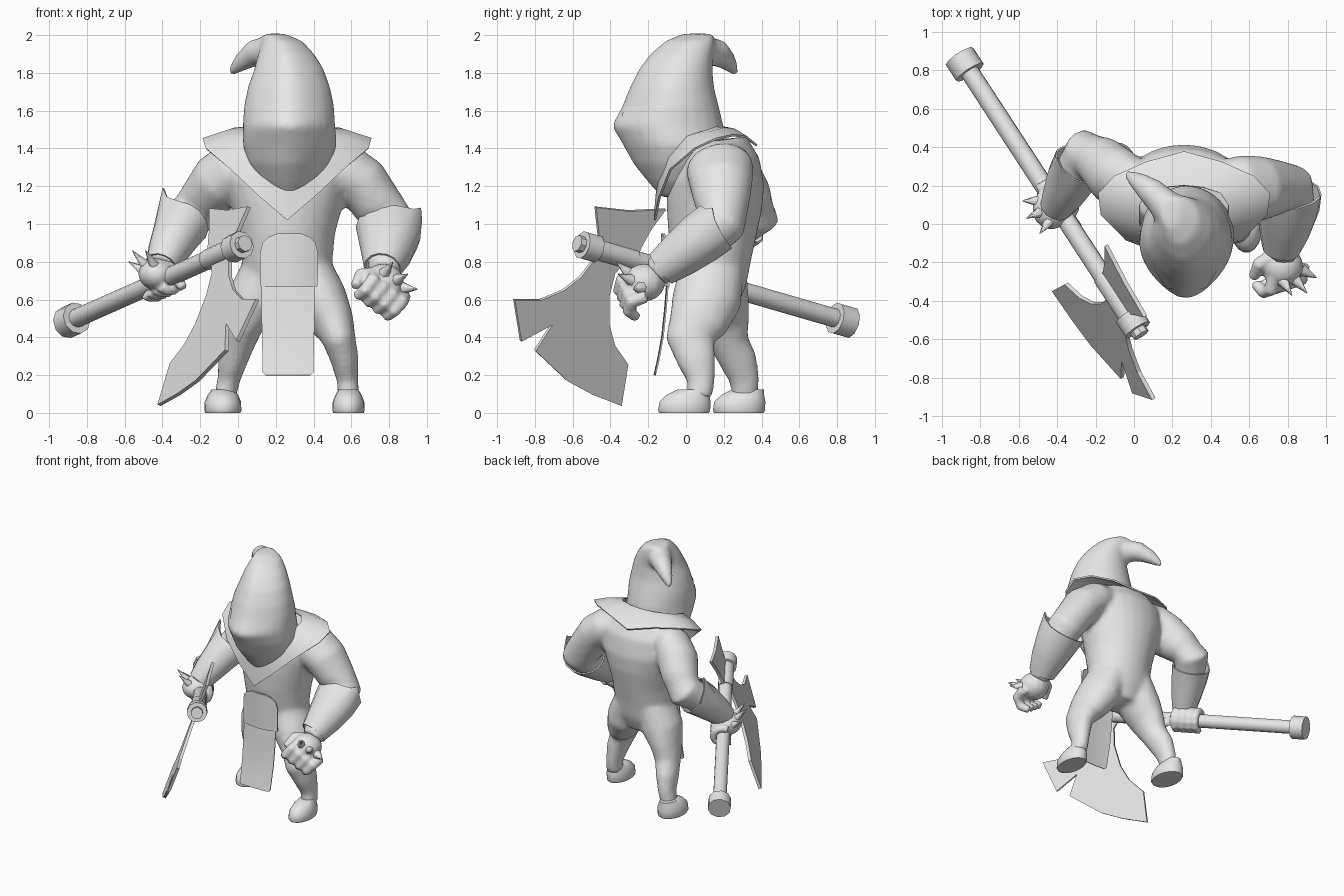
import bpy, bmesh, math
from mathutils import Vector as V

if "Cube" in bpy.data.objects:
    bpy.data.objects.remove(bpy.data.objects["Cube"])

grey = bpy.data.materials.new("plain_grey")
grey.diffuse_color = (0.8, 0.8, 0.8, 1)
grey.use_nodes = True
grey.node_tree.nodes["Principled BSDF"].inputs["Base Color"].default_value = grey.diffuse_color


def finish(name, bm, angle=40, voxel=0, thick=0, soften=8):
    """Turn a bmesh into a shaded object, optionally fused or thickened."""
    bmesh.ops.recalc_face_normals(bm, faces=bm.faces)
    me = bpy.data.meshes.new(name)
    bm.to_mesh(me)
    bm.free()
    me.materials.append(grey)
    ob = bpy.data.objects.new(name, me)
    bpy.context.collection.objects.link(ob)
    bpy.ops.object.select_all(action='DESELECT')
    ob.select_set(True)
    bpy.context.view_layer.objects.active = ob
    if voxel:
        m = ob.modifiers.new("fuse", 'REMESH')
        m.mode, m.voxel_size, m.use_smooth_shade = 'VOXEL', voxel, True
        s = ob.modifiers.new("soften", 'SMOOTH')
        s.factor, s.iterations = 0.5, soften
        return ob
    if thick:
        m = ob.modifiers.new("thickness", 'SOLIDIFY')
        m.thickness, m.offset = thick, 0
        bpy.ops.object.modifier_apply(modifier=m.name)
    bpy.ops.object.shade_smooth_by_angle(angle=math.radians(angle))
    return ob


def loft(bm, rings, closed=True, caps=True):
    """Skin a list of point rings."""
    vs = [[bm.verts.new(p) for p in r] for r in rings]
    n = len(vs[0])
    for a, b in zip(vs, vs[1:]):
        for i in range(n if closed else n - 1):
            j = (i + 1) % n
            bm.faces.new((a[i], a[j], b[j], b[i]))
    if caps and closed:
        bm.faces.new(vs[0])
        bm.faces.new(vs[-1])
    return vs


def tube(bm, pts, n=16, caps=True):
    """Skin rings (x, y, z, radius[, radius2]) along a path."""
    c = [V(p[:3]) for p in pts]
    rings = []
    for i, p in enumerate(pts):
        t = (c[min(i + 1, len(c) - 1)] - c[max(i - 1, 0)]).normalized()
        u = V((1, 0, 0)) - t * t.x
        u.normalize()
        w = t.cross(u)
        a, b = p[3], p[-1]
        rings.append([c[i] + u * a * math.cos(k * math.tau / n) + w * b * math.sin(k * math.tau / n)
                      for k in range(n)])
    return loft(bm, rings, caps=caps)


def blob(bm, c, r):
    """Add an ellipsoid."""
    res = bmesh.ops.create_uvsphere(bm, u_segments=14, v_segments=10, radius=1)
    for v in res['verts']:
        v.co = V((v.co.x * r[0], v.co.y * r[1], v.co.z * r[2])) + V(c)


# Body: torso, legs and arms fused into one skin
bm = bmesh.new()
tube(bm, [(.26, .16, .55, .13, .11), (.26, .15, .66, .22, .17), (.26, .14, .8, .24, .205),
          (.26, .14, .95, .255, .235), (.26, .15, 1.1, .295, .255), (.26, .16, 1.22, .335, .255),
          (.26, .165, 1.34, .33, .225), (.26, .15, 1.44, .26, .17)], 24)
tube(bm, [(.37, .14, .76, .13, .17), (.43, .11, .6, .15, .185), (.505, .06, .47, .115, .155),
          (.535, .02, .39, .09, .13), (.565, .055, .28, .075, .105), (.58, .08, .17, .057, .075),
          (.585, .07, .08, .06, .07)])
tube(bm, [(.15, .16, .76, .13, .16), (.09, .17, .6, .15, .165), (.03, .2, .47, .105, .14),
          (0, .23, .37, .09, .105), (-.03, .28, .27, .078, .1), (-.05, .31, .17, .06, .08),
          (-.07, .31, .08, .06, .07)])
tube(bm, [(.12, .17, 1.32, .11, .15), (-.02, .2, 1.3, .14, .165), (-.1, .25, 1.23, .15, .165),
          (-.18, .33, 1.13, .135), (-.245, .37, 1.05, .13), (-.3, .27, .98, .115),
          (-.37, .15, .86, .09), (-.41, .08, .78, .07)])
tube(bm, [(.42, .17, 1.32, .11, .16), (.56, .18, 1.29, .145, .18), (.655, .185, 1.22, .145, .17),
          (.74, .19, 1.1, .135, .145), (.81, .19, 1.0, .13), (.81, .09, .93, .13),
          (.79, -.04, .84, .11), (.77, -.16, .74, .08)])
finish("body", bm, voxel=.018)

# Feet with flat soles
for side, x, y, w in (("left", .585, -.01, .085), ("right", -.08, .28, .098)):
    bm = bmesh.new()
    rings = []
    for z, f, dy in ((0, .95, 0), (.012, 1, 0), (.06, .98, .005), (.095, .82, .02), (.125, .6, .05)):
        rings.append([(x + w * f * math.cos(a * math.tau / 18),
                       y + dy + .14 * f * math.sin(a * math.tau / 18), z) for a in range(18)])
    loft(bm, rings)
    finish(side + "_foot", bm, 50)

# Hood with a drooping point
bm = bmesh.new()
rings = []
for cx, yf, yb, z, hw in ((.27, -.13, -.01, 1.14, .07), (.27, -.2, .1, 1.22, .16),
                          (.27, -.28, .17, 1.32, .22), (.275, -.335, .2, 1.42, .25),
                          (.27, -.395, .2, 1.52, .245), (.27, -.34, .175, 1.62, .24),
                          (.27, -.3, .15, 1.72, .22), (.27, -.25, .14, 1.82, .185),
                          (.255, -.19, .145, 1.9, .15), (.235, -.11, .15, 1.97, .105),
                          (.19, -.02, .15, 2.008, .055)):
    ring = []
    for k in range(24):
        s, c = math.sin(k * math.tau / 24), math.cos(k * math.tau / 24)
        pinch = 1 - .32 * max(0, -s) ** 2
        ring.append((cx + hw * c * pinch, (yf + yb) / 2 + (yb - yf) / 2 * s, z))
    rings.append(ring)
loft(bm, rings)
tube(bm, [(.24, .02, 1.89, .1), (.16, .1, 1.915, .09), (.09, .17, 1.905, .075),
          (.03, .215, 1.865, .055), (-.02, .25, 1.82, .033), (-.04, .265, 1.795, .018)], 12)
hood = finish("hood", bm, voxel=.014, soften=18)

# Eye slits laid on the hood
bm = bmesh.new()
for s in (-1, 1):
    bm.faces.new([bm.verts.new((.27 + s * dx, -.6, z))
                  for dx, z in ((.07, 1.585), (.11, 1.555), (.165, 1.645))])
bmesh.ops.subdivide_edges(bm, edges=bm.edges, cuts=3, use_grid_fill=True)
eyes = finish("eye_slits", bm)
m = eyes.modifiers.new("lay_on", 'SHRINKWRAP')
m.target, m.wrap_method, m.offset = hood, 'PROJECT', .005
m.use_project_y, m.use_project_x, m.use_project_z = True, False, False
m.use_positive_direction, m.use_negative_direction = True, False

# Collar cape, mirrored about the body's centre line
inner = [(0, -.15, 1.2), (.1, -.14, 1.27), (.18, -.09, 1.38), (.23, 0, 1.46),
         (.23, .1, 1.49), (.19, .16, 1.51), (.1, .19, 1.51), (0, .2, 1.51)]
outer = [(0, -.165, 1.02), (.14, -.14, 1.14), (.3, -.08, 1.29), (.43, .05, 1.4),
         (.445, .16, 1.45), (.36, .25, 1.47), (.2, .32, 1.46), (0, .375, 1.415)]


def both(row):
    return [(.26 + x, y, z) for x, y, z in row] + [(.26 - x, y, z) for x, y, z in row[-2:0:-1]]


mid = [tuple((a + b) / 2 + d for a, b, d in zip(p, q, (0, 0, .015))) for p, q in zip(inner, outer)]
bm = bmesh.new()
loft(bm, [both(inner), both(mid), both(outer)], caps=False)
finish("collar", bm, 60, thick=.012)

# Loincloth: rounded upper flap and long lower flap
bm = bmesh.new()
rows = []
for z, hw in ((.67, .148), (.75, .15), (.85, .15), (.9, .138), (.93, .11), (.95, .06)):
    rows.append([(.27 + hw * k / 4, -.125 + 1.4 * (hw * k / 4) ** 2, z) for k in range(-4, 5)])
loft(bm, rows, closed=False)
finish("loincloth_top", bm, thick=.015)
bm = bmesh.new()
rows = []
for z, y, hw in ((.7, -.1, .14), (.55, -.112, .14), (.4, -.128, .138), (.28, -.15, .135),
                 (.215, -.165, .135), (.2, -.168, .12)):
    rows.append([(.265 + hw * k / 4, y + .3 * (hw * k / 4) ** 2, z) for k in range(-4, 5)])
loft(bm, rows, closed=False)
finish("loincloth_flap", bm, thick=.008)

# Forearm cuffs, each flared to a point at the elbow
for side, pts, tip in (
        ("left", [(.8, .16, .985, .172, .14), (.8, .08, .925, .16, .138), (.785, -.03, .84, .13, .12),
                  (.765, -.13, .765, .095)], (.965, .14, 1.085)),
        ("right", [(-.285, .31, 1.01, .135), (-.325, .24, .95, .125), (-.37, .15, .86, .103), (-.405, .085, .785, .08)],
         (-.395, .34, 1.19))):
    bm = bmesh.new()
    first = tube(bm, pts, 14, caps=False)[0]
    near = sorted(first, key=lambda v: (v.co - V(tip)).length)
    near[0].co = V(tip)
    for v in near[1:3]:
        v.co = v.co.lerp(V(tip), .35)
    finish(side + "_cuff", bm, 50, thick=.01)

# Axe shaft line: butt to head
butt, head = V((-.88, .83, .49)), V((.02, -.55, .89))
axis = (head - butt).normalized()


def on_shaft(t):
    return butt.lerp(head, t)


def rod(name, t0, t1, r, n):
    bm = bmesh.new()
    tube(bm, [(*on_shaft(t0), r), (*on_shaft(t1), r)], n)
    finish(name, bm, 40)


rod("axe_shaft", 0, .97, .05, 12)
rod("butt_cap", -.03, .03, .085, 10)
rod("head_sleeve", .8, .96, .056, 12)
rod("head_collar", .945, 1.0, .075, 10)
rod("head_nut", .99, 1.02, .045, 8)

# Axe blades: side outlines pushed onto the slanted blade plane
up = V((.385, 0, 1))


def blade(name, outline):
    bm = bmesh.new()
    pts = []
    for y, z in outline:
        s = on_shaft((.83 - y) / 1.38)
        pts.append(s + up * (z - s.z))
    bm.faces.new([bm.verts.new(p) for p in pts])
    finish(name, bm, 20, thick=.022)


blade("big_blade", [(-.49, .87), (-.5, .8), (-.56, .72), (-.65, .65), (-.77, .6), (-.91, .6),
                    (-.875, .38), (-.71, .47), (-.8, .33), (-.63, .17), (-.5, .1), (-.345, .04),
                    (-.31, .26), (-.38, .36), (-.41, .47), (-.41, .62), (-.38, .74), (-.31, .82)])
blade("small_blade", [(-.46, .86), (-.465, .95), (-.48, 1.09), (-.3, 1.07), (-.11, 1.08),
                      (-.19, .97), (-.24, .88), (-.27, .8)])

# Right hand: palm and fingers wrapped round the shaft
bm = bmesh.new()
blob(bm, (-.43, .08, .735), (.1, .11, .085))
side_dir = axis.cross(V((0, 0, 1))).normalized()
lift = side_dir.cross(axis)
for i in range(4):
    c = on_shaft(.47 + .032 * i)
    tube(bm, [(*(c + .07 * (side_dir * math.cos(a) + lift * math.sin(a))), .031)
              for a in [math.radians(60 + 32 * k) for k in range(9)]], 8)
tube(bm, [(-.38, .06, .74, .036), (-.32, .01, .71, .034), (-.29, -.02, .66, .027)], 8)
finish("right_hand", bm, voxel=.011, soften=4)

# Left hand: palm, thumb and half-curled fingers
bm = bmesh.new()
blob(bm, (.77, -.22, .69), (.11, .11, .1))
for i in range(4):
    k = V((.73, -.31, .73)).lerp(V((.88, -.26, .62)), i / 3)
    tube(bm, [(*(k + V(d)), r) for d, r in (((0, .05, 0), .037), ((-.015, -.03, -.03), .04),
                                           ((-.055, -.045, -.08), .035), ((-.1, 0, -.115), .028))], 8)
tube(bm, [(.72, -.17, .73, .044), (.65, -.21, .73, .038), (.62, -.28, .67, .028)], 8)
finish("left_hand", bm, voxel=.011, soften=4)

# Knuckle spikes
bm = bmesh.new()
for base, tip in (((-.48, .12, .74), (-.58, .12, .8)), ((-.47, .07, .76), (-.56, .03, .86)),
                  ((-.43, .03, .76), (-.49, -.05, .86)), ((-.42, .1, .77), (-.42, .06, .85)),
                  ((.77, -.29, .73), (.82, -.37, .8)), ((.83, -.28, .7), (.9, -.36, .735)),
                  ((.87, -.24, .66), (.95, -.28, .655))):
    tube(bm, [(*base, .036), (*tip, .002)], 7)
finish("knuckle_spikes", bm, 60)
